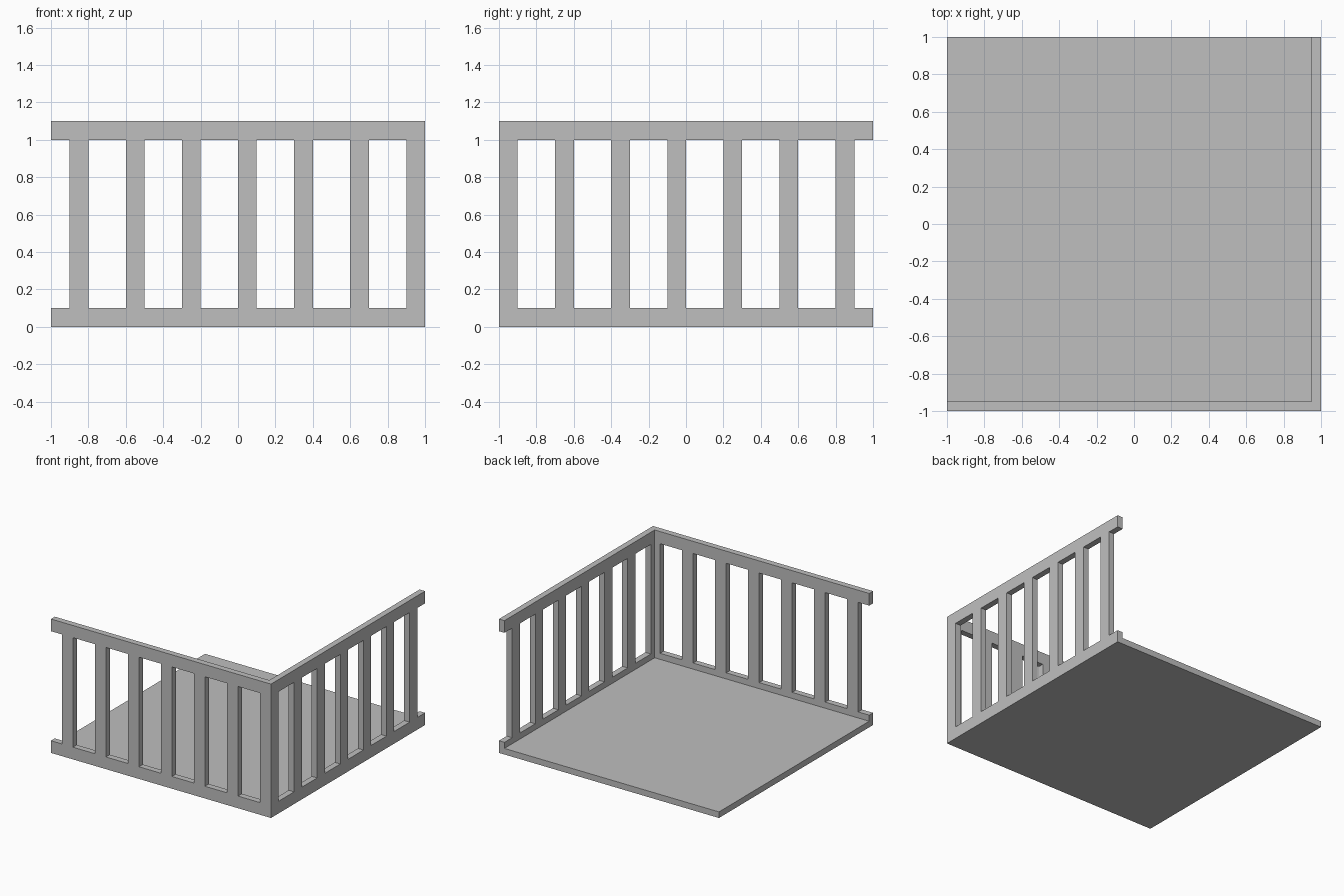
import bpy
import bmesh

cube = bpy.data.objects.get("Cube")
if cube:
    bpy.data.objects.remove(cube, do_unlink=True)

THICK = 0.05      # railing and floor thickness
POST = 0.1        # baluster width
PITCH = 0.3       # baluster spacing
HEIGHTS = [0.0, 0.1, 1.0, 1.1]   # bottom rail, opening, top rail

grey = bpy.data.materials.new("light grey")
grey.use_nodes = True
colour = (0.52, 0.52, 0.52, 1.0)
grey.diffuse_color = colour
grey.node_tree.nodes["Principled BSDF"].inputs["Base Color"].default_value = colour


def finish(name, bm):
    mesh = bpy.data.meshes.new(name)
    bm.to_mesh(mesh)
    bm.free()
    mesh.materials.append(grey)
    obj = bpy.data.objects.new(name, mesh)
    bpy.context.collection.objects.link(obj)
    return obj


def railing(name, start, first_post, place):
    """Flat lattice of rails and balusters, thickened inward.
    place(u, z) maps lattice coordinates to the outer plane."""
    posts = [first_post + PITCH * i for i in range(7)]
    posts = [(max(p, start), p + POST) for p in posts if p + POST < 1.001]
    cuts = sorted({round(c, 4) for p in posts for c in p} | {start, 1.0})
    bm = bmesh.new()
    for u0, u1 in zip(cuts, cuts[1:]):
        mid = (u0 + u1) / 2
        is_post = any(a < mid < b for a, b in posts)
        for row in range(3):
            if row == 1 and not is_post:
                continue
            z0, z1 = HEIGHTS[row], HEIGHTS[row + 1]
            bm.faces.new([bm.verts.new(place(u, z)) for u, z in
                          ((u0, z0), (u1, z0), (u1, z1), (u0, z1))])
    bmesh.ops.remove_doubles(bm, verts=bm.verts[:], dist=0.0001)
    obj = finish(name, bm)
    mod = obj.modifiers.new("thickness", 'SOLIDIFY')
    mod.thickness = THICK
    mod.offset = -1.0


# Front railing spans the full width, side railing butts against its back
railing("front_railing", -1.0, -0.9, lambda u, z: (u, -1.0, z))
railing("left_railing", -1.0 + THICK, -1.0, lambda u, z: (1.0, u, z))

# Floor slab inside the two railings
bm = bmesh.new()
bmesh.ops.create_cube(bm, size=1.0)
side = 2.0 - THICK
bmesh.ops.scale(bm, vec=(side, side, THICK), verts=bm.verts[:])
bmesh.ops.translate(bm, vec=(-THICK / 2, THICK / 2, THICK / 2), verts=bm.verts[:])
finish("floor", bm)
